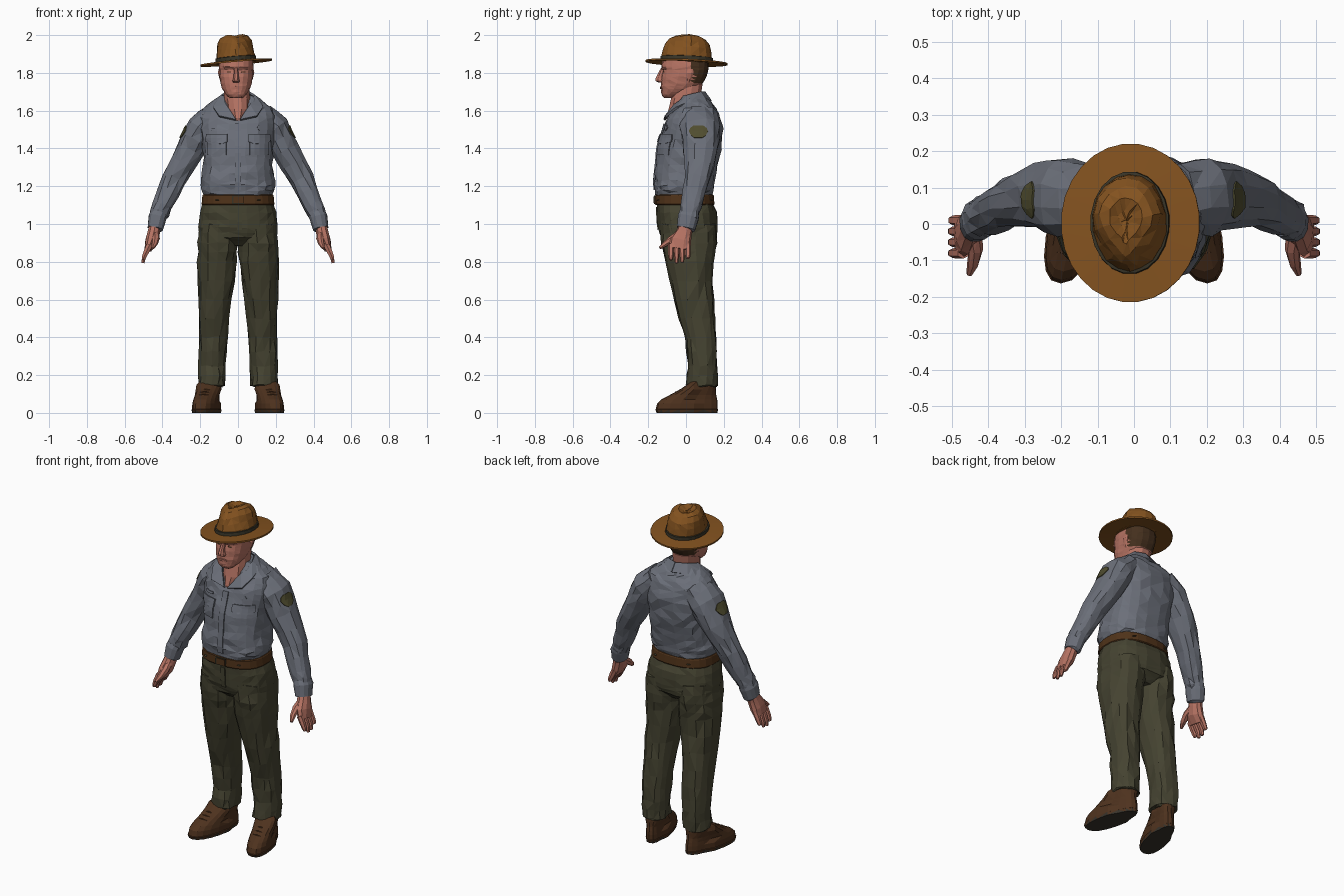
import bpy, bmesh, math, random
from mathutils import Vector, Matrix
from mathutils.bvhtree import BVHTree

random.seed(4)
if "Cube" in bpy.data.objects:
    bpy.data.objects.remove(bpy.data.objects["Cube"])


def material(name, hexcode):
    srgb = [int(hexcode[i:i + 2], 16) / 255 for i in (0, 2, 4)]
    rgba = [((c + 0.055) / 1.055) ** 2.4 for c in srgb] + [1]
    m = bpy.data.materials.new(name)
    m.use_nodes = True
    m.diffuse_color = rgba
    b = m.node_tree.nodes["Principled BSDF"]
    b.inputs["Base Color"].default_value = rgba
    b.inputs["Roughness"].default_value = 0.9
    return m


shirt = material("grey shirt cloth", "6B6F79")
olive = material("olive trouser cloth", "454331")
skin = material("skin", "B67363")
felt = material("tan hat felt", "83521F")
band = material("dark band", "383427")
hair = material("brown hair", "45301E")
leather = material("boot leather", "4E321E")
rubber = material("dark sole", "38332B")
strap = material("belt leather", "4F3219")
badge = material("olive badge", "504D2F")


def make(name, verts, faces, mats, rule=None, thick=0):
    """Faceted mesh with outward normals; rule picks a material from a face centre."""
    bm = bmesh.new()
    vs = [bm.verts.new(v) for v in verts]
    for f in faces:
        bm.faces.new([vs[i] for i in f])
    bmesh.ops.recalc_face_normals(bm, faces=bm.faces)
    bmesh.ops.triangulate(bm, faces=bm.faces)
    if rule:
        for f in bm.faces:
            f.material_index = rule(f.calc_center_median())
    tree = BVHTree.FromBMesh(bm)
    me = bpy.data.meshes.new(name)
    bm.to_mesh(me)
    bm.free()
    for m in mats:
        me.materials.append(m)
    ob = bpy.data.objects.new(name, me)
    bpy.context.collection.objects.link(ob)
    if thick:
        mod = ob.modifiers.new("thickness", "SOLIDIFY")
        mod.thickness, mod.offset = thick, 0
    return tree


def loft(name, rings, mats, jitter=0, rule=None, side=1):
    """Skin a list of equal rings, closing both ends."""
    n = len(rings[0])
    pts = [Vector((p.x * side, p.y, p.z)) for r in rings for p in r]
    for p in pts:
        p += Vector([random.uniform(-jitter, jitter) for _ in range(3)])
    faces = [(a * n + i, a * n + (i + 1) % n, (a + 1) * n + (i + 1) % n, (a + 1) * n + i)
             for a in range(len(rings) - 1) for i in range(n)]
    faces += [tuple(range(n)), tuple(range(len(pts) - n, len(pts)))]
    return make(name, pts, faces, mats, rule)


def refine(rows, steps):
    out = [tuple(a + (b - a) * k / steps for a, b in zip(r, s))
           for r, s in zip(rows, rows[1:]) for k in range(steps)]
    return out + [rows[-1]]


def unit(n, power):
    for i in range(n):
        a = math.tau * (i + 0.5) / n
        yield [math.copysign(abs(t) ** power, t) for t in (math.cos(a), math.sin(a))]


def level(rows, n=16, power=0.8, steps=1):
    """Level rings from rows of (height, centre x, half width, front y, back y)."""
    return [[Vector((cx + rx * c, (yf + yb) / 2 + (yb - yf) / 2 * s, z)) for c, s in unit(n, power)]
            for z, cx, rx, yf, yb in refine(rows, steps)]


def tube(rows, n=10, steps=1):
    """Rings square to a path of (x, y, z, radius across, radius in depth)."""
    rows = refine(rows, steps)
    out = []
    for i, (x, y, z, ra, rb) in enumerate(rows):
        d = Vector(rows[min(i + 1, len(rows) - 1)][:3]) - Vector(rows[max(i - 1, 0)][:3])
        u = d.cross(Vector((0, 1, 0))).normalized()
        w = u.cross(d).normalized()
        out.append([Vector((x, y, z)) + u * c * ra + w * s * rb for c, s in unit(n, 0.9)])
    return out


def plate(name, tree, x, y, rows, mat, ray=(0, 1, 0), lift=0.005, cols=4):
    """Thin plate laid on a surface; rows of (height, half width)."""
    ray = Vector(ray)
    across = Vector((abs(ray.y), abs(ray.x), 0))
    pts = []
    for z, hw in rows:
        for k in range(cols + 1):
            p = Vector((x, y, z)) + across * hw * (2 * k / cols - 1)
            start = p - ray * (1 + p.dot(ray))
            hit = tree.ray_cast(start, ray)[0] or p
            pts.append(hit - ray * lift)
    m = cols + 1
    faces = [(r * m + k, r * m + k + 1, r * m + m + k + 1, r * m + m + k)
             for r in range(len(rows) - 1) for k in range(cols)]
    make(name, pts, faces, [mat], thick=0.008)


def bars(lo, hi, hw, n):
    return [(lo + (hi - lo) * k / n, hw) for k in range(n + 1)]


# Shirt body, bloused over the belt
torso = loft("shirt_body", level([
    (1.14, 0, .176, -.15, .135), (1.18, 0, .195, -.17, .143), (1.23, 0, .194, -.168, .153),
    (1.31, 0, .184, -.163, .172), (1.4, 0, .187, -.15, .188), (1.5, 0, .205, -.123, .195),
    (1.56, 0, .205, -.1, .187), (1.61, 0, .185, -.068, .163), (1.645, 0, .145, -.045, .132),
    (1.68, 0, .085, -.025, .1)], 20, .8, 2), [shirt], .006)
plate("shirt_placket", torso, 0, 0, bars(1.18, 1.53, .017, 9), shirt, lift=.003, cols=2)
for s, label in ((1, "left"), (-1, "right")):
    plate(label + "_chest_pocket", torso, s * .112, 0, bars(1.365, 1.44, .05, 4), shirt, lift=.003)
    plate(label + "_pocket_flap", torso, s * .112, 0,
          [(1.425, .03), (1.435, .056), (1.455, .056), (1.475, .056)], shirt, lift=.007)
plate("name_tag", torso, -.11, 0, bars(1.492, 1.505, .028, 1), shirt, lift=.003)
plate("chest_badge", torso, .115, 0, [(1.495, .003), (1.51, .014), (1.525, .003)], shirt, lift=.003)

# Open collar: a folded strip round the neck
upper = [(0, .098, 1.697), (.06, .075, 1.697), (.085, .01, 1.68), (.062, -.06, 1.63), (.01, -.115, 1.55)]
lower = [(0, .132, 1.65), (.085, .105, 1.65), (.125, .03, 1.65), (.13, -.05, 1.615), (.1, -.108, 1.57)]
for s, label in ((1, "left"), (-1, "right")):
    verts = [(s * x, y, z) for x, y, z in upper + lower]
    make(label + "_collar", verts, [(i, i + 1, i + 6, i + 5) for i in range(4)], [shirt], thick=.012)

# Neck, whose front fills the open collar
loft("neck", level([(1.53, 0, .02, -.1, .05), (1.56, 0, .04, -.108, .06), (1.61, 0, .066, -.094, .075),
                    (1.67, -.005, .07, -.08, .08), (1.74, -.01, .07, -.07, .09)], 12, .9), [skin])

# Head, with hair on the back and sides
head = loft("head", level([
    (1.668, -.01, .034, -.118, -.06), (1.685, -.01, .054, -.13, -.02), (1.715, -.01, .074, -.132, .05),
    (1.745, -.01, .083, -.132, .09), (1.78, -.01, .09, -.13, .11), (1.815, -.01, .092, -.122, .118),
    (1.835, -.01, .093, -.13, .12), (1.885, -.01, .088, -.12, .12)], 18, .8, 2), [skin, hair], .0015,
    lambda c: int(c.y > (.035 if c.z < 1.8 else .01) and c.z > 1.745))
loft("nose", level([(1.748, -.01, .016, -.145, -.11), (1.757, -.01, .021, -.163, -.11),
                    (1.77, -.01, .016, -.164, -.11), (1.825, -.01, .01, -.134, -.11)], 8), [skin])
plate("lips", head, -.01, 0, [(1.716, .018), (1.722, .028), (1.729, .018)], skin, lift=.002)
for s, label in ((1, "left"), (-1, "right")):
    plate(label + "_eye", head, s * .037 - .01, 0, [(1.801, .007), (1.804, .012), (1.808, .007)], hair, lift=-.002)
    plate(label + "_brow", head, s * .038 - .01, 0, [(1.818, .022), (1.828, .024)], skin, lift=.003)
    ear = level([(1.75, .076, .006, .005, .02), (1.77, .08, .009, -.002, .03),
                 (1.8, .086, .011, .0, .042), (1.82, .085, .008, .008, .038)], 8)
    for p in (p for r in ear for p in r):
        p.x -= s * .01
    loft(label + "_ear", ear, [skin], side=s)

# Wide brimmed hat, slightly tilted, with a pinched and creased crown
tilt = Matrix.Translation((-.01, .003, 1.856)) @ Matrix.Rotation(-.085, 4, 'Y') @ Matrix.Rotation(-.04, 4, 'X')


def hat_ring(rx, ry, z, n=28, pinch=0):
    out = []
    for c, s in unit(n, 1):
        x = rx * c * (1 - pinch * max(0, -s))
        out.append(tilt @ Vector((x, ry * s, z - pinch * .035 * (ry * s / .13) ** 2)))
    return out


loft("hat_brim", [hat_ring(*r) for r in
                  ((.09, .115, 0), (.191, .218, -.006), (.191, .218, .003), (.1, .13, .009))], [felt])
loft("hat_crown", [hat_ring(r * .105, r * .136, z, 18, p) for r, z, p in
                   ((1, 0, 0), (.98, .035, .08), (.95, .075, .3), (.89, .11, .5), (.7, .136, .6),
                    (.45, .145, .7), (.22, .13, .7), (.03, .125, .6))], [felt], .003)
loft("hat_band", [hat_ring(r * .105, r * .136, z, 20) for r, z in
                  ((1.03, .004), (1.04, .008), (1.03, .027), (.95, .029))], [band])

# Trousers: seat and two legs
seat = loft("trouser_seat", level([
    (.885, 0, .15, -.08, .11), (.93, 0, .209, -.135, .16), (.98, 0, .212, -.147, .168),
    (1.06, 0, .203, -.155, .162), (1.13, 0, .184, -.152, .138)], 20, .8, 2), [olive], .004)
plate("trouser_fly", seat, .008, 0, bars(.97, 1.09, .014, 3), olive, lift=.002, cols=2)

# Belt with buckle and loops
belt = loft("belt", level([(1.1, 0, .19, -.161, .149), (1.105, 0, .194, -.165, .152),
                           (1.15, 0, .19, -.164, .148), (1.155, 0, .186, -.16, .144)], 24), [strap])
plate("belt_buckle", belt, 0, 0, bars(1.105, 1.15, .033, 1), band, lift=.002)
plate("buckle_centre", belt, .004, 0, bars(1.11, 1.145, .027, 1), strap)
for x in (-.11, .11):
    for d, label in ((1, "front"), (-1, "back")):
        plate(label + "_belt_loop", belt, x, 0, bars(1.095, 1.158, .008, 2), olive, (0, d, 0), cols=1)

for s, label in ((1, "left"), (-1, "right")):
    # Leg with creased cloth and a hem
    loft(label + "_trouser_leg", level([
        (.14, .138, .06, .03, .16), (.145, .138, .071, .0, .167), (.25, .137, .072, .014, .166),
        (.4, .131, .077, -.006, .163), (.6, .123, .087, -.066, .145), (.8, .11, .106, -.112, .143),
        (.9, .107, .108, -.135, .16), (1.0, .1, .104, -.138, .158)], 14, .85, 2), [olive], .006, side=s)

    # Boot turned outward, with a dark sole
    foot = level([(0, 0, .052, -.155, .166), (.018, 0, .055, -.163, .17), (.02, 0, .052, -.16, .168),
                  (.05, 0, .052, -.153, .168), (.072, 0, .05, -.13, .165), (.095, 0, .05, -.085, .16),
                  (.125, 0, .054, -.03, .16), (.15, 0, .056, .005, .16), (.175, 0, .05, .04, .15)], 18, .85)
    for p in (p for r in foot for p in r):
        p.x = p.x * (1 if p.y > .05 else 1.28) + .143 + (.1 - p.y) * .22
    loft(label + "_boot", foot, [leather, rubber], 0, lambda c: int(c.z < .008), s)
    for k in range(3):
        y, z = -.075 + k * .024, .098 + k * .013
        x = .143 + (.1 - y) * .22
        loft(label + "_boot_lace", tube([(x - .028, y, z - .006, .004, .004), (x, y - .004, z, .004, .004),
                                         (x + .028, y, z - .006, .004, .004)], 5), [leather], side=s)

    # Sleeve, cuff and shoulder patch
    sleeve = loft(label + "_sleeve", tube([
        (.12, .068, 1.575, .07, .095), (.19, .074, 1.505, .087, .108), (.252, .077, 1.39, .074, .092),
        (.338, .06, 1.235, .065, .065), (.398, .028, 1.1, .055, .056), (.428, .013, 1.03, .045, .052)],
        12, 2), [shirt], .005, side=s)
    loft(label + "_cuff", tube([(.417, .018, 1.055, .046, .054), (.426, .012, 1.035, .049, .057),
                                (.438, .0, .975, .042, .05), (.44, -.002, .97, .03, .04)], 12), [shirt], side=s)
    plate(label + "_shoulder_patch", sleeve, 0, .066,
          [(1.455, .02), (1.468, .038), (1.49, .05), (1.507, .043), (1.52, .025)], badge, (-s, 0, 0), lift=.001)

    # Hand with four fingers and a thumb
    loft(label + "_palm", tube([(.438, .005, 1, .032, .036), (.446, -.01, .955, .034, .042),
                                (.458, -.028, .91, .034, .056), (.476, -.035, .865, .02, .058)], 10), [skin], side=s)
    for k, tip in enumerate((.81, .793, .797, .818)):
        y = -.08 + k * .03
        loft(label + "_finger", tube([(.468, y, .89, .018, .015), (.487, y, .85, .016, .015),
                                      (.498, y, .825, .013, .013), (.503, y, tip, .008, .009)], 6),
             [skin], side=s)
    loft(label + "_thumb", tube([(.438, -.02, .95, .022, .024), (.434, -.07, .923, .02, .02),
                                 (.442, -.11, .894, .016, .015), (.452, -.138, .873, .008, .008)], 7), [skin], side=s)
